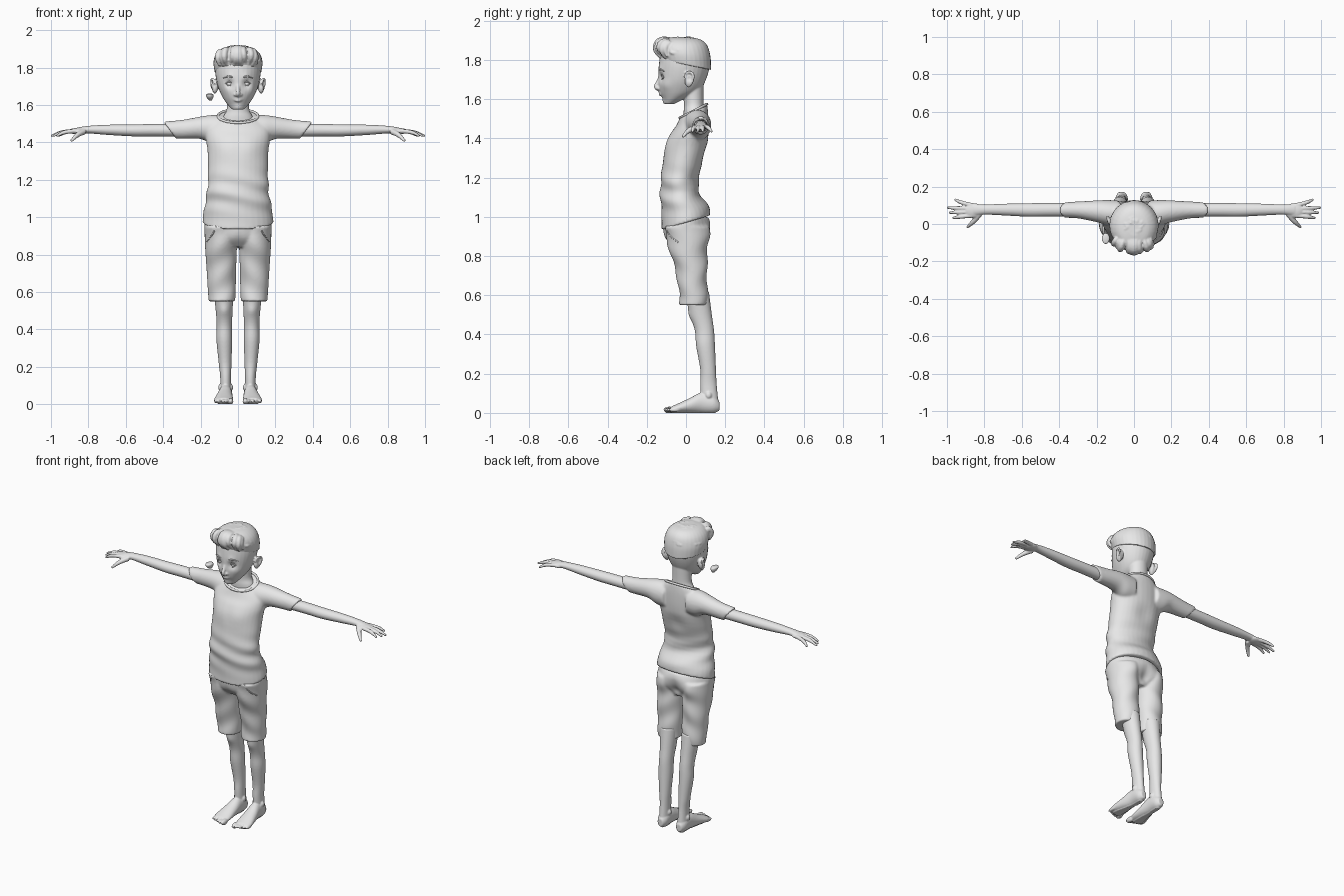
import bpy, bmesh, math, random
from mathutils import Vector, Matrix, Euler

cube = bpy.data.objects.get("Cube")
if cube:
    bpy.data.objects.remove(cube, do_unlink=True)
random.seed(4)

grey = bpy.data.materials.new("plain_grey")
grey.use_nodes = True
grey.diffuse_color = (0.8, 0.8, 0.8, 1)
for node in grey.node_tree.nodes:
    if node.type == 'BSDF_PRINCIPLED':
        node.inputs["Base Color"].default_value = grey.diffuse_color


def to_mesh(bm):
    bmesh.ops.recalc_face_normals(bm, faces=bm.faces)
    mesh = bpy.data.meshes.new("part")
    bm.to_mesh(mesh)
    bm.free()
    return mesh


def loft(rows, axis='z', sides=32, steps=5):
    """Smooth skin over elliptical rings (position, centre pair, radius pair, tilt)."""
    rows = [Vector((list(r) + [0])[:6]) for r in rows]
    rings = []
    for i in range(len(rows) - 1):
        p1, p2 = rows[i], rows[i + 1]
        p0, p3 = rows[max(i - 1, 0)], rows[min(i + 2, len(rows) - 1)]
        for k in range(steps):
            t = k / steps
            m1, m2 = (p2 - p0) / 2, (p3 - p1) / 2
            d = p2 - p1
            rings.append(p1 + m1 * t + (d * 3 - m1 * 2 - m2) * t**2 + (m1 + m2 - d * 2) * t**3)
    rings.append(rows[-1])
    bm = bmesh.new()
    loops = []
    for pos, a, b, ra, rb, tilt in rings:
        loop = []
        for j in range(sides):
            ang = math.tau * j / sides
            u, w = ra * math.cos(ang), rb * math.sin(ang)
            main = pos + tilt * w
            co = {'z': (a + u, b + w, main), 'x': (main, a + u, b + w), 'y': (a + u, main, b + w)}[axis]
            loop.append(bm.verts.new(co))
        loops.append(loop)
    for lo, hi in zip(loops, loops[1:]):
        for j in range(sides):
            n = (j + 1) % sides
            bm.faces.new((lo[j], lo[n], hi[n], hi[j]))
    bm.faces.new(loops[0])
    bm.faces.new(loops[-1])
    return to_mesh(bm)


def ball(centre, radii, turn=(0, 0, 0)):
    bm = bmesh.new()
    place = Matrix.LocRotScale(Vector(centre), Euler(turn), Vector(radii))
    bmesh.ops.create_uvsphere(bm, u_segments=24, v_segments=16, radius=1, matrix=place)
    return to_mesh(bm)


def evaluated(obj):
    return bpy.data.meshes.new_from_object(obj.evaluated_get(bpy.context.evaluated_depsgraph_get()))


def tube(points, radii, cyclic=False):
    """Tapered round strand through the points."""
    curve = bpy.data.curves.new("strand", 'CURVE')
    curve.dimensions = '3D'
    curve.bevel_depth, curve.bevel_resolution, curve.resolution_u = 1, 3, 6
    curve.use_fill_caps = True
    spline = curve.splines.new('BEZIER')
    spline.bezier_points.add(len(points) - 1)
    spline.use_cyclic_u = cyclic
    for i, (bp, co) in enumerate(zip(spline.bezier_points, points)):
        bp.co = co
        bp.handle_left_type = bp.handle_right_type = 'AUTO'
        bp.radius = radii if isinstance(radii, float) else radii[i]
    temp = bpy.data.objects.new("strand", curve)
    bpy.context.collection.objects.link(temp)
    mesh = evaluated(temp)
    bpy.data.objects.remove(temp)
    return mesh


def flipped(mesh):
    copy = mesh.copy()
    copy.transform(Matrix.Scale(-1, 4, (1, 0, 0)))
    copy.flip_normals()
    return copy


def both(*meshes):
    return [m for mesh in meshes for m in (mesh, flipped(mesh))]


def add(name, mesh):
    mesh.materials.clear()
    mesh.materials.append(grey)
    for face in mesh.polygons:
        face.use_smooth = True
        face.material_index = 0
    obj = bpy.data.objects.new(name, mesh)
    bpy.context.collection.objects.link(obj)
    return obj


def fuse(name, parts, voxel=0.006, smooth=4):
    """Blend overlapping parts into one skin; no voxel keeps them as they are."""
    bm = bmesh.new()
    for part in parts:
        bm.from_mesh(part)
    obj = add(name, to_mesh(bm))
    if voxel:
        remesh = obj.modifiers.new("blend", 'REMESH')
        remesh.mode, remesh.voxel_size = 'VOXEL', voxel
        relax = obj.modifiers.new("relax", 'SMOOTH')
        relax.factor, relax.iterations = 0.5, smooth
        mesh = evaluated(obj)
        bpy.data.objects.remove(obj)
        obj = add(name, mesh)
    return obj


def push(obj, centre, radius, offset):
    """Soft sculpting push, mirrored across the body."""
    for mesh_vert in obj.data.vertices:
        here = Vector((abs(mesh_vert.co.x), *mesh_vert.co.yz))
        mesh_vert.co += Vector(offset) * math.exp(-((here - Vector(centre)).length / radius) ** 2)


# Head with neck, nose, lips and ears
skull = loft([(1.575, 0, -.085, .03, .024), (1.6, 0, -.064, .054, .052), (1.64, 0, -.035, .082, .1),
              (1.7, 0, -.02, .108, .122), (1.78, 0, -.008, .122, .13), (1.85, 0, -.005, .113, .118),
              (1.89, 0, -.005, .075, .08), (1.905, 0, -.005, .03, .03)])
neck = loft([(1.47, 0, .045, .1, .055), (1.535, 0, .042, .08, .054), (1.58, 0, .04, .06, .05),
             (1.68, 0, .035, .06, .055)])
nose = tube([(0, -.132, 1.72), (0, -.142, 1.69), (0, -.152, 1.662), (0, -.138, 1.648)], [.008, .01, .012, .01])
lips = [tube([(-.028, -.121, 1.629), (0, -.133, z), (.028, -.121, 1.629)], [.003, .007, .003])
        for z in (1.635, 1.623)]
ear = ball((.122, .016, 1.7), (.017, .022, .038), (-.2, 0, .2))
ear_rim = tube([(.125, -.006, 1.71), (.134, .008, 1.737), (.142, .034, 1.73), (.138, .034, 1.695),
                (.122, .012, 1.662)], .007)
nostril = ball((.014, -.14, 1.655), (.009, .01, .008))
head = fuse("head", [skull, neck, nose, *lips, *both(ear, ear_rim, nostril)], .005, 3)
push(head, (.045, -.13, 1.713), .024, (0, .014, 0))
push(head, (.045, -.13, 1.748), .022, (0, -.005, 0))
push(head, (.07, -.1, 1.67), .03, (.003, -.004, 0))
push(head, (0, -.11, 1.588), .022, (0, -.006, 0))
push(head, (.145, .016, 1.705), .012, (-.008, 0, 0))

# Eyes, lids and brows
lid = tube([(.024, -.118, 1.711), (.044, -.126, 1.724), (.067, -.115, 1.714)], .003)
low_lid = tube([(.026, -.117, 1.709), (.045, -.122, 1.702), (.066, -.114, 1.711)], .002)
brow = tube([(.02, -.136, 1.744), (.048, -.134, 1.753), (.08, -.112, 1.743)], [.003, .005, .002])
eye = ball((.045, -.104, 1.713), (.02, .02, .016))
for label, mesh in (("eye", eye), ("upper_lid", lid), ("lower_lid", low_lid), ("eyebrow", brow)):
    add("left_" + label, mesh)
    add("right_" + label, flipped(mesh))

# Hair: cap, swept-up fringe and loose locks
hair = [loft([(1.775, 0, 0, .125, .128, -.2), (1.83, 0, -.008, .131, .133, -.1), (1.875, 0, -.018, .116, .126),
              (1.905, 0, -.022, .08, .095), (1.917, 0, -.025, .03, .04)])]
for i in range(11):
    x = -.1 + .02 * i
    bend = 1.6 * x * x
    lean = random.uniform(-.015, .015)
    rise = random.uniform(-.008, .008)
    hair.append(tube([(x, -.128 + bend * 2, 1.815 + rise), (x + lean, -.153 + bend * 3, 1.86 + rise),
                      (x * .9 + lean, -.135 + bend * 3, 1.898 - bend), (x * .8, -.06, 1.908 - bend * 2)],
                     [.006, .016, .017, .006]))
for i in range(70):
    ang, reach = random.uniform(0, math.tau), random.uniform(.1, .95)
    strand = []
    for k in range(3):
        turn, r = ang + .2 * k, min(reach + .12 * k, 1)
        strand.append((.125 * r * math.cos(turn), -.015 + .13 * r * math.sin(turn),
                       1.815 + .1 * math.sqrt(1 - r ** 2 * .95)))
    hair.append(tube(strand, [.004, .009, .003]))
fuse("hair", hair, .005, 1)

# Small loose piece beside the cheek
fuse("floating_piece", [loft([(1.625, -.148, -.07, .008, .012), (1.64, -.15, -.075, .018, .026),
                              (1.655, -.151, -.078, .02, .028), (1.66, -.151, -.078, .012, .018)])], None)

# Shirt: torso and sleeves with folds
torso = loft([(.97, 0, 0, .19, .126, .3), (1.03, 0, -.005, .184, .12, .2), (1.16, 0, -.035, .163, .096),
              (1.34, 0, 0, .162, .108), (1.42, 0, .017, .172, .098), (1.49, 0, .032, .165, .082, .3),
              (1.54, 0, .038, .108, .07, .5)])
sleeve = loft([(.08, .055, 1.465, .07, .08), (.14, .06, 1.468, .068, .078), (.2, .068, 1.478, .058, .06),
               (.3, .075, 1.47, .045, .05), (.365, .075, 1.465, .042, .046, .75)], 'x')
shirt = fuse("shirt", [torso, *both(sleeve)], .007, 5)
for v in shirt.data.vertices:
    fade = math.exp(-((v.co.z - 1.13) / .1) ** 2)
    v.co.y += .005 * fade * math.sin(v.co.z * 55 + v.co.x * 14)
    v.co.x += .004 * fade * math.sin(v.co.z * 60)
push(shirt, (.07, -.1, 1.37), .06, (0, -.006, 0))
push(shirt, (0, .1, 1.32), .06, (0, -.012, 0))
collar = [(.107 * math.cos(a), .038 + .069 * math.sin(a), 1.54 + .035 * math.sin(a))
          for a in (math.tau * k / 16 for k in range(16))]
add("collar", tube(collar, .007, True))

# Shorts
short_leg = loft([(.55, .086, .038, .071, .071), (.62, .087, .036, .075, .073), (.72, .089, .028, .079, .08),
                  (.84, .091, .01, .085, .098), (.95, .092, 0, .088, .112)])
pelvis = loft([(.84, 0, .01, .1, .07), (.89, 0, .005, .165, .105), (.96, 0, 0, .181, .12), (1, 0, 0, .17, .11)])
shorts = fuse("shorts", [pelvis, *both(short_leg)], .007, 4)
for v in shorts.data.vertices:
    v.co.y += .004 * math.sin(v.co.z * 40 + abs(v.co.x) * 25)
push(shorts, (.08, .11, .9), .05, (0, .012, 0))
push(shorts, (0, .11, .88), .03, (0, -.014, 0))
pocket = tube([(.115, -.1, .95), (.135, -.085, .91), (.165, -.04, .87)], .004)
for name, mesh in (("left_pocket", pocket), ("right_pocket", flipped(pocket))):
    add(name, mesh)

# Arms with hands
arm = loft([(.28, .075, 1.465, .036, .034), (.45, .076, 1.465, .036, .033), (.56, .075, 1.464, .036, .032),
            (.7, .077, 1.467, .031, .027), (.8, .077, 1.468, .027, .02), (.86, .075, 1.463, .032, .016)], 'x')
limb = [arm, ball((.858, .072, 1.46), (.05, .04, .017))]
for base, tip, length in ((.045, .032, .97), (.065, .06, .99), (.083, .087, 1), (.1, .132, .96)):
    mid = (base + tip) / 2
    limb.append(tube([(.865, base, 1.461), (.89 + (length - .89) / 2, mid, 1.453), (length, tip, 1.434)],
                     [.012, .011, .006]))
limb.append(tube([(.825, .055, 1.458), (.86, .012, 1.438), (.892, -.018, 1.407)], [.017, .013, .007]))
left_arm = fuse("left_arm", limb, .004, 2)
add("right_arm", flipped(left_arm.data))

# Legs with feet and toes
leg = loft([(.04, .066, .122, .03, .045), (.14, .066, .115, .029, .042), (.22, .069, .113, .034, .04),
            (.34, .073, .1, .042, .048), (.42, .073, .094, .041, .049), (.5, .074, .076, .045, .056),
            (.62, .078, .055, .055, .062)])
foot = loft([(.17, .066, .035, .018, .024), (.14, .066, .045, .033, .045), (.08, .067, .052, .036, .052),
             (.02, .072, .038, .044, .038), (-.04, .077, .024, .051, .024), (-.075, .077, .017, .047, .016)], 'y')
limb = [leg, foot, *[ball((x, .115, .09), (.012, .016, .018)) for x in (.038, .094)]]
for k in range(5):
    x, size = .039 + .02 * k, .016 if k == 0 else .012 - .0005 * k
    limb.append(ball((x, -.083 + .008 * max(k - 1, 0), .016), (size * .9, .032, size)))
left_leg = fuse("left_leg", limb, .0045, 2)
push(left_leg, (.074, .02, .5), .03, (0, -.006, 0))
for v in left_leg.data.vertices:
    v.co.z = 0 if v.co.z < .004 else v.co.z
add("right_leg", flipped(left_leg.data))
